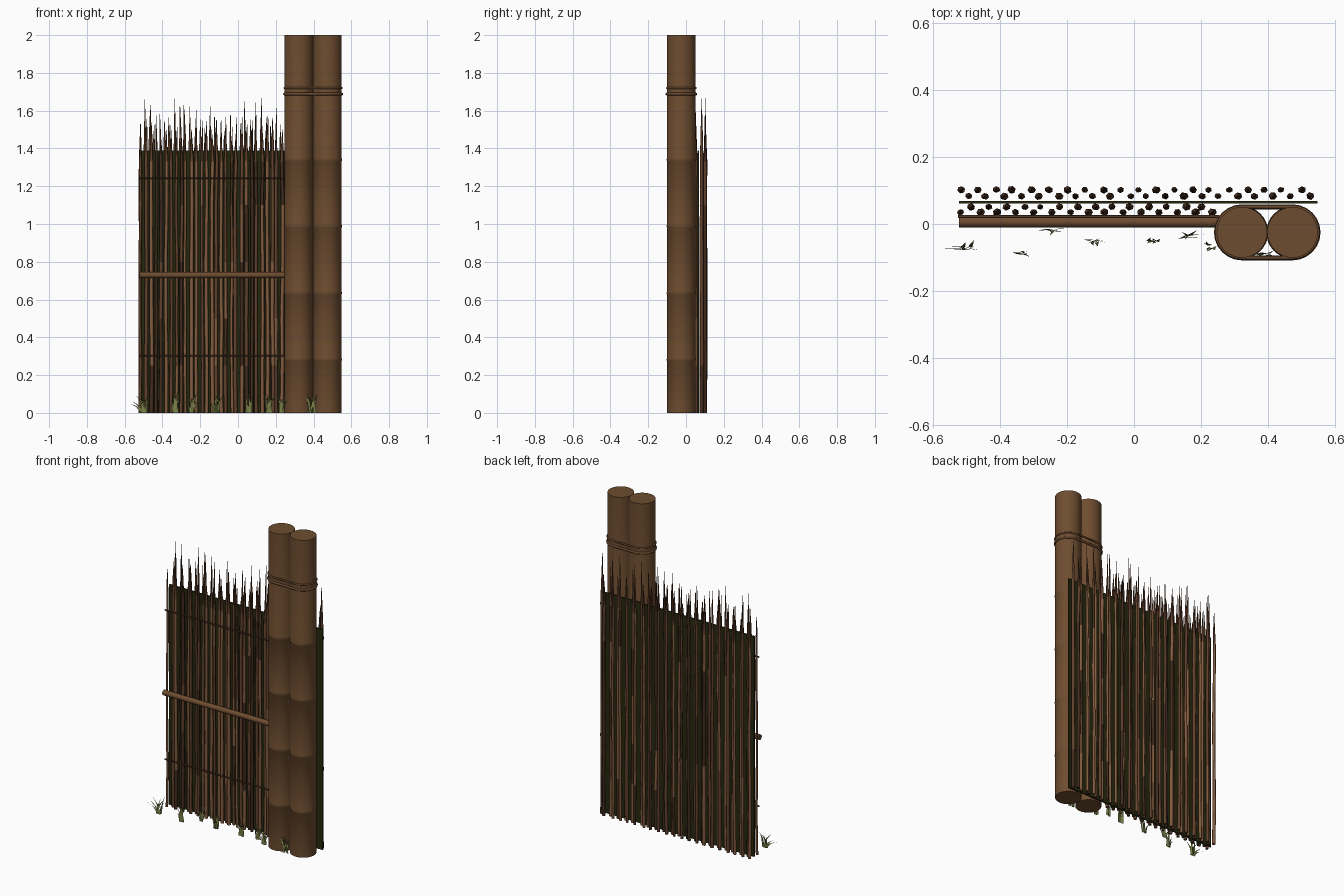
import bpy, bmesh, math, random
from mathutils import Vector

if "Cube" in bpy.data.objects:
    bpy.data.objects.remove(bpy.data.objects["Cube"])

random.seed(4)


def mat(name, rgb):
    m = bpy.data.materials.new(name)
    m.diffuse_color = (*rgb, 1)
    m.use_nodes = True
    m.node_tree.nodes["Principled BSDF"].inputs["Base Color"].default_value = m.diffuse_color
    return m


BAMBOO = mat("bamboo brown", (0.155, 0.073, 0.029))
BINDING = mat("binding brown", (0.125, 0.058, 0.025))
ROPE = mat("dark rope", (0.085, 0.040, 0.022))
BACKING = mat("dark olive backing", (0.019, 0.021, 0.004))
REED_LIGHT = mat("light reed", (0.230, 0.105, 0.050))
REED_MID = mat("mid reed", (0.125, 0.054, 0.026))
REED_DARK = mat("dark reed", (0.055, 0.025, 0.013))
GRASS = mat("grass green", (0.200, 0.220, 0.065))
GRASS_DARK = mat("dark grass", (0.110, 0.130, 0.038))


def finish(bm, name, mats, smooth=None):
    bmesh.ops.recalc_face_normals(bm, faces=bm.faces[:])
    me = bpy.data.meshes.new(name)
    bm.to_mesh(me)
    bm.free()
    ob = bpy.data.objects.new(name, me)
    bpy.context.collection.objects.link(ob)
    for m in mats:
        me.materials.append(m)
    if smooth:
        bpy.ops.object.select_all(action='DESELECT')
        ob.select_set(True)
        bpy.context.view_layer.objects.active = ob
        bpy.ops.object.shade_smooth_by_angle(angle=math.radians(smooth))
    return ob


def stack(bm, rings, sides, pick=lambda i: 0, turn=0.0):
    """Loft upright rings given as (x, y, z, radius), capped at both ends."""
    loops = []
    for x, y, z, r in rings:
        loops.append([bm.verts.new((x + r * math.cos(turn + 2 * math.pi * k / sides),
                                    y + r * math.sin(turn + 2 * math.pi * k / sides), z))
                      for k in range(sides)])
    for i, (a, b) in enumerate(zip(loops, loops[1:])):
        m = pick(i)
        for k in range(sides):
            n = (k + 1) % sides
            bm.faces.new((a[k], a[n], b[n], b[k])).material_index = m
    bm.faces.new(loops[0][::-1]).material_index = pick(0)
    bm.faces.new(loops[-1]).material_index = pick(len(rings) - 2)


def tube(name, points, radius, material, closed=False, res=3):
    cu = bpy.data.curves.new(name, 'CURVE')
    cu.dimensions = '3D'
    cu.bevel_depth = radius
    cu.bevel_resolution = res
    cu.use_fill_caps = True
    sp = cu.splines.new('POLY')
    sp.points.add(len(points) - 1)
    for p, co in zip(sp.points, points):
        p.co = (*co, 1)
    sp.use_cyclic_u = closed
    cu.materials.append(material)
    ob = bpy.data.objects.new(name, cu)
    bpy.context.collection.objects.link(ob)
    return ob


# Two bamboo posts with slightly raised, softly rounded nodes
POST_X, POST_Y, POST_R = (0.322, 0.473), -0.025, 0.0755
NODES = (0.28, 0.632, 0.985, 1.337)
for n, x in enumerate(POST_X):
    prof = [(0, POST_R)]
    for z in NODES:
        prof += [(z - 0.004, POST_R), (z, POST_R + 0.003), (z + 0.012, POST_R)]
    prof.append((2.0, POST_R))
    bm = bmesh.new()
    stack(bm, [(x, POST_Y, z, r) for z, r in prof], 32)
    finish(bm, f"bamboo_post_{n + 1}", [BAMBOO], 75)

# Rope loops binding the posts together
for n, (z, rr) in enumerate(((1.688, 0.0075), (1.72, 0.0055))):
    pts = []
    for x, start in ((POST_X[1], -90), (POST_X[0], 90)):
        for k in range(13):
            a = math.radians(start + 15 * k)
            pts.append((x + 0.076 * math.cos(a), POST_Y + 0.076 * math.sin(a), z))
    tube(f"post_binding_{n + 1}", pts, rr, BINDING, closed=True)

# Dark backing sheet between the reed rows
bm = bmesh.new()
bmesh.ops.create_cube(bm, size=1)
for v in bm.verts:
    v.co = Vector((0.0125 + v.co.x * 1.07, 0.065 + v.co.y * 0.008, 0.695 + v.co.z * 1.39))
finish(bm, "backing_sheet", [BACKING])

# Rows of crooked reeds drawn out to long pointed tips
ROWS = (("front_reeds_outer", 0.035, -0.515, 0.245, 1.62),
        ("front_reeds_inner", 0.051, -0.490, 0.245, 1.63),
        ("back_reeds_inner", 0.083, -0.495, 0.535, 1.67),
        ("back_reeds_outer", 0.102, -0.520, 0.525, 1.70))
for name, y, x0, x1, top in ROWS:
    bm = bmesh.new()
    x = x0
    while x < x1:
        cx = x + random.uniform(-0.005, 0.005)
        r = random.uniform(0.0085, 0.012)
        tip = random.uniform(top - 0.18, top)
        rings = []
        for z in (0.0, 0.25, 0.5, 0.8, 1.1, 1.33):
            rings.append((cx + random.uniform(-0.003, 0.003), y + random.uniform(-0.001, 0.001),
                          z, r * random.uniform(0.9, 1.0) * (1 - 0.1 * z)))
        rings += [(cx, y, 1.33 + (tip - 1.33) * 0.5, r * 0.5),
                  (cx + random.uniform(-0.004, 0.004), y, tip, 0.0008)]
        base = random.choice((0, 0, 1, 1, 2))
        stack(bm, rings, 6,
              lambda i: max(base, 1) if i >= 5 else
              (base if random.random() < 0.8 else random.choice((0, 1, 2))),
              random.random())
        x += 0.0535
    finish(bm, name, [REED_LIGHT, REED_MID, REED_DARK], 70)

# Horizontal rail and two thin lashings across the front
tube("middle_rail", [(-0.522, 0.006, 0.73), (0.25, 0.006, 0.73)], 0.0165, BAMBOO, res=4)
for n, z in enumerate((0.302, 1.243)):
    tube(f"reed_lashing_{n + 1}", [(-0.525, 0.022, z), (0.255, 0.022, z)], 0.0045, ROPE, res=1)

# Grass tufts of bent tapering blades, the end one spreading widest
TUFTS = ((-0.50, -0.073, 1.5), (-0.33, -0.087, 0.9), (-0.24, -0.02, 1), (-0.12, -0.052, 1),
         (0.055, -0.052, 0.9), (0.165, -0.035, 1.3), (0.235, -0.068, 0.9), (0.395, -0.088, 0.8))
bm = bmesh.new()
for tx, ty, spread in TUFTS:
    for k in range(8):
        a = random.uniform(0, 2 * math.pi)
        h, lean = random.uniform(0.05, 0.115), random.uniform(0.015, 0.05) * spread
        out = Vector((math.cos(a), 0.3 * math.sin(a), 0))
        side = Vector((1, 0.4 * math.sin(3 * a), 0)) * 0.006
        base = Vector((tx + random.uniform(-0.015, 0.015), ty + random.uniform(-0.005, 0.005), 0))
        mid = base + out * lean * 0.35 + Vector((0, 0, h * 0.6))
        end = base + out * lean + Vector((0, 0, h))
        v = [bm.verts.new(p) for p in (base - side, base + side, mid + side * 0.7,
                                       mid - side * 0.7, end)]
        for f in ((v[0], v[1], v[2], v[3]), (v[3], v[2], v[4])):
            bm.faces.new(f).material_index = k % 3 == 0
finish(bm, "grass_tufts", [GRASS, GRASS_DARK])
